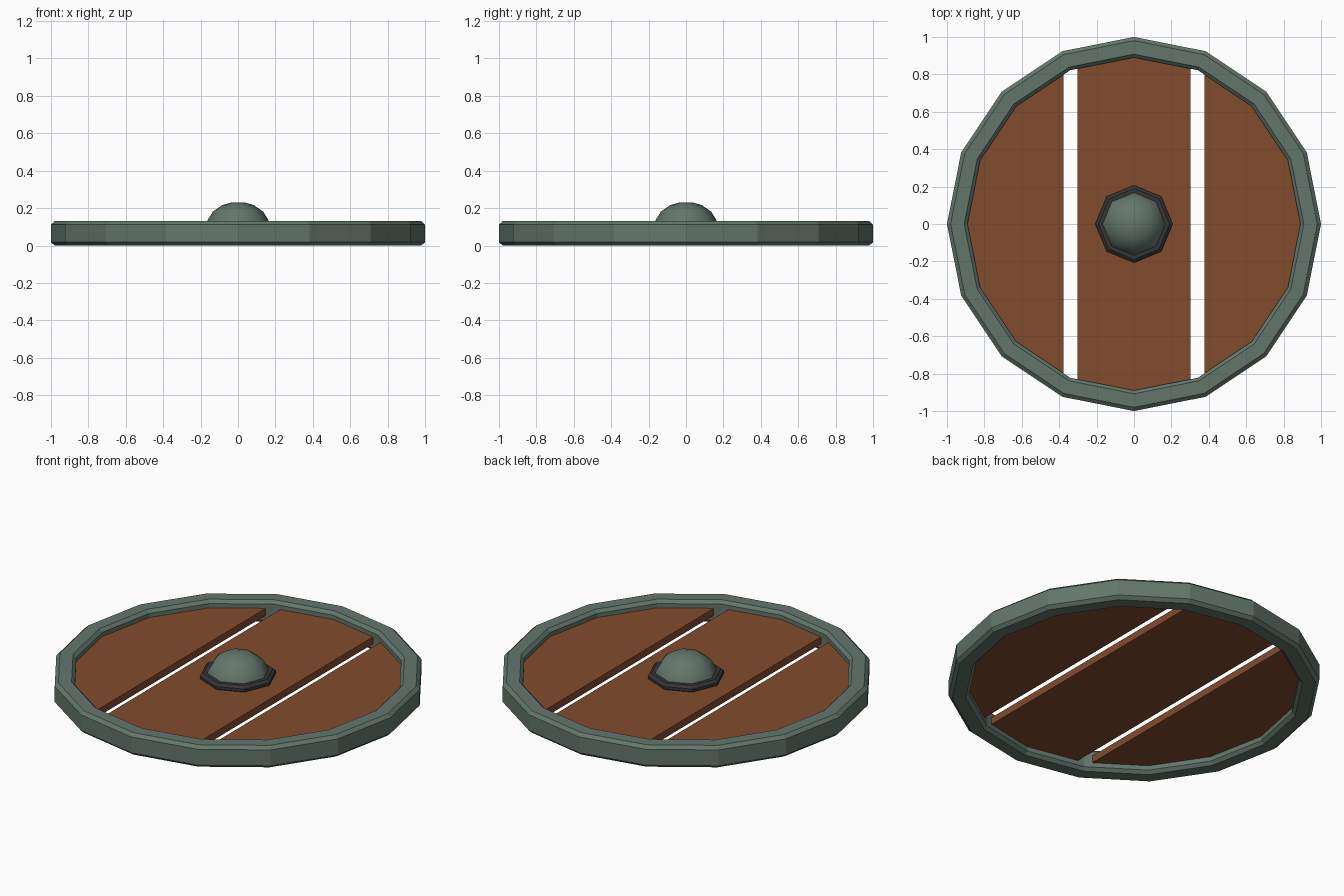
import bpy, bmesh, math
from mathutils import Vector

if "Cube" in bpy.data.objects:
    bpy.data.objects.remove(bpy.data.objects["Cube"])


def material(name, rgb):
    m = bpy.data.materials.new(name)
    m.diffuse_color = (*rgb, 1)
    m.use_nodes = True
    m.node_tree.nodes["Principled BSDF"].inputs["Base Color"].default_value = m.diffuse_color
    return m


GREEN = material("grey green metal", (0.125, 0.182, 0.148))
WOOD = material("brown wood", (0.223, 0.072, 0.027))
DARK = material("dark iron", (0.036, 0.036, 0.038))


def finish(name, bm, mat):
    bmesh.ops.recalc_face_normals(bm, faces=bm.faces)
    me = bpy.data.meshes.new(name)
    bm.to_mesh(me)
    bm.free()
    me.materials.append(mat)
    ob = bpy.data.objects.new(name, me)
    bpy.context.collection.objects.link(ob)
    return ob


def lathe(name, profile, sides, mat, closed=True):
    """Spin an (r, z) profile round z with flat sides."""
    bm = bmesh.new()
    rings = []
    for r, z in profile:
        rings.append([bm.verts.new((r * math.cos(a), r * math.sin(a), z))
                      for a in (2 * math.pi * i / sides for i in range(sides))])
    pairs = list(zip(rings, rings[1:]))
    if closed:
        pairs.append((rings[-1], rings[0]))
    else:
        bm.faces.new(rings[0])
        bm.faces.new(rings[-1])
    for a, b in pairs:
        for i in range(sides):
            j = (i + 1) % sides
            bm.faces.new((a[i], a[j], b[j], b[i]))
    return finish(name, bm, mat)


# Chamfered sixteen-sided rim
lathe("rim", [(1.0, 0.018), (1.0, 0.112), (0.98, 0.13), (0.908, 0.13),
              (0.89, 0.112), (0.89, 0.018), (0.908, 0), (0.98, 0)], 16, GREEN)


# Planks: slices of a sixteen-sided disc
def plank(name, x0, x1):
    bm = bmesh.new()
    bmesh.ops.create_circle(bm, cap_ends=True, segments=16, radius=0.92)
    for x, d in ((x0, -1), (x1, 1)):
        bmesh.ops.bisect_plane(bm, geom=bm.verts[:] + bm.edges[:] + bm.faces[:],
                               plane_co=Vector((x, 0, 0)), plane_no=Vector((d, 0, 0)),
                               clear_outer=True)
    bmesh.ops.translate(bm, verts=bm.verts, vec=(0, 0, 0.045))
    out = bmesh.ops.extrude_face_region(bm, geom=bm.faces[:])
    bmesh.ops.translate(bm, vec=(0, 0, 0.042),
                        verts=[v for v in out["geom"] if isinstance(v, bmesh.types.BMVert)])
    finish(name, bm, WOOD)


plank("left_plank", -1.0, -0.377)
plank("middle_plank", -0.303, 0.303)
plank("right_plank", 0.377, 1.0)

# Octagonal boss collar and rounded boss
lathe("boss_collar", [(0.19, 0.08), (0.207, 0.092), (0.207, 0.108), (0.19, 0.122)],
      8, DARK, closed=False)
dome = lathe("boss_dome", [(0.172, 0.11), (0.163, 0.135), (0.135, 0.181),
                           (0.085, 0.216), (0.032, 0.231)], 8, GREEN, closed=False)
for p in dome.data.polygons:
    p.use_smooth = p.normal.z > -0.9
